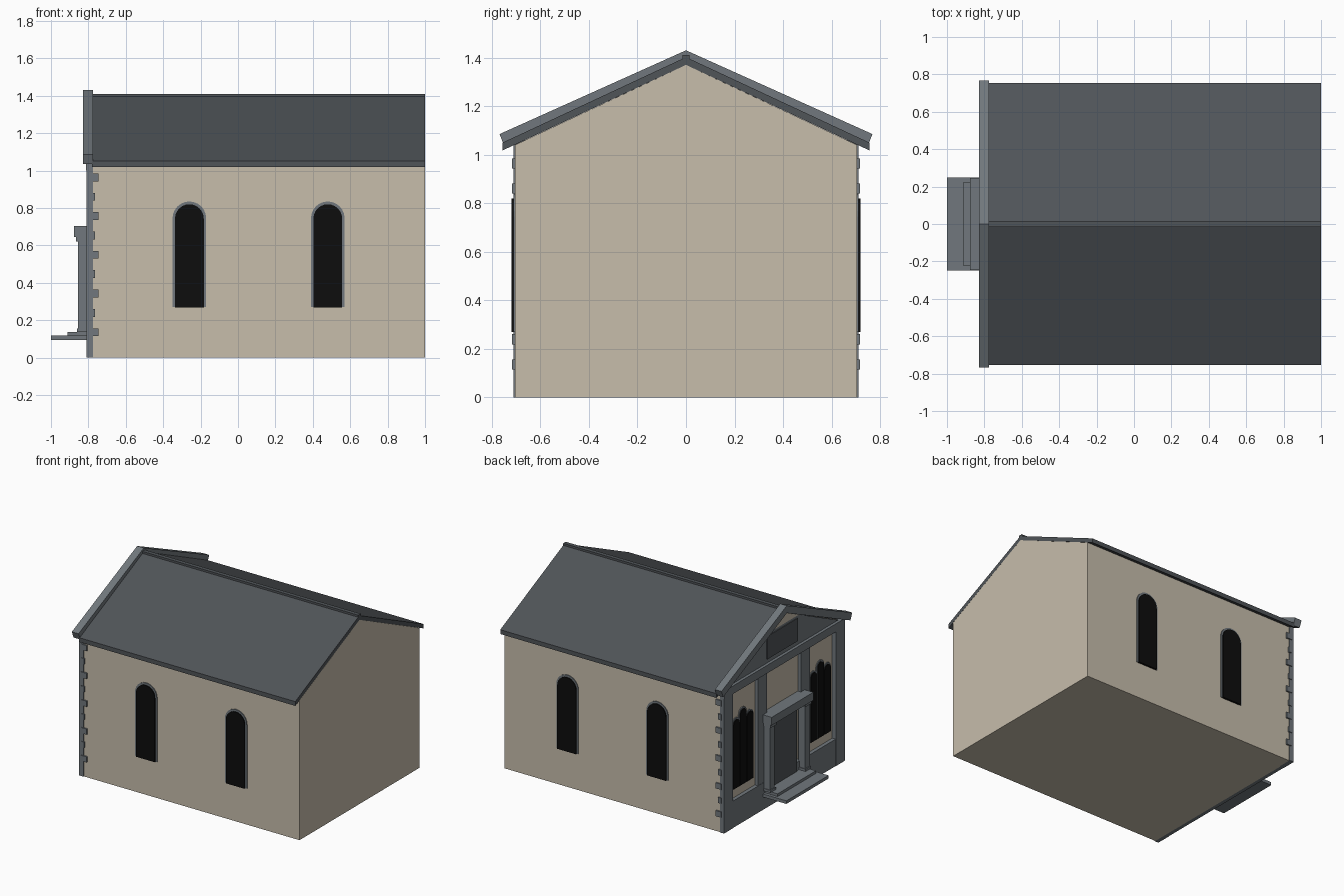
import bpy, bmesh, math

cube = bpy.data.objects.get("Cube")
if cube:
    bpy.data.objects.remove(cube)


def material(name, rgb):
    m = bpy.data.materials.new(name)
    m.use_nodes = True
    m.diffuse_color = (*rgb, 1)
    m.node_tree.nodes["Principled BSDF"].inputs["Base Color"].default_value = (*rgb, 1)
    return m


PLASTER = material("beige plaster", (0.57, 0.51, 0.41))
STONE = material("grey stone", (0.165, 0.187, 0.205))
SLATE = material("dark slate", (0.08, 0.089, 0.098))
GLASS = material("black glass", (0.004, 0.004, 0.004))


def extrude(name, pts, axis, a, b, mat):
    """Closed outline pushed along x (outline in y,z) or along y (outline in x,z)."""
    bm = bmesh.new()
    place = (lambda p, d: (d, p[0], p[1])) if axis == "x" else (lambda p, d: (p[0], d, p[1]))
    rings = [[bm.verts.new(place(p, d)) for p in pts] for d in (a, b)]
    n = len(pts)
    bm.faces.new(rings[0])
    bm.faces.new(rings[1])
    for i in range(n):
        j = (i + 1) % n
        bm.faces.new((rings[0][i], rings[0][j], rings[1][j], rings[1][i]))
    bmesh.ops.recalc_face_normals(bm, faces=bm.faces)
    mesh = bpy.data.meshes.new(name)
    bm.to_mesh(mesh)
    bm.free()
    mesh.materials.append(mat)
    obj = bpy.data.objects.new(name, mesh)
    bpy.context.collection.objects.link(obj)
    return obj


def box(name, x0, x1, y0, y1, z0, z1, mat):
    return extrude(name, [(y0, z0), (y1, z0), (y1, z1), (y0, z1)], "x", x0, x1, mat)


def arch(c, half, z0, top, steps=12):
    """Round-headed window outline."""
    spring = top - half
    arc = [(c + half * math.cos(math.pi * i / steps), spring + half * math.sin(math.pi * i / steps))
           for i in range(steps + 1)]
    return [(c - half, z0), (c + half, z0)] + arc


def chevron(half, peak, eave, drop_y, drop):
    """Bent band that follows both roof slopes."""
    low = peak - drop * 1.1 if drop_y else peak - drop
    return [(-half, eave), (0, peak), (half, eave),
            (half - drop_y, eave - drop), (0, low), (drop_y - half, eave - drop)]


# Main body with gabled ends
extrude("walls", [(-0.705, 0), (0.705, 0), (0.705, 1.04), (0, 1.37), (-0.705, 1.04)],
        "x", -0.78, 1.0, PLASTER)

# Roof, ridge and gable coping
extrude("roof", chevron(0.755, 1.402, 1.05, 0, 0.032), "x", -0.78, 1.0, SLATE)
box("ridge_cap", -0.78, 1.0, -0.015, 0.015, 1.385, 1.41, SLATE)
extrude("gable_coping", chevron(0.768, 1.43, 1.085, 0.02, 0.05), "x", -0.83, -0.775, STONE)

# Round-headed side windows
for side, label in ((-1, "front"), (1, "back")):
    for x in (-0.26, 0.48):
        extrude(label + "_window_frame", arch(x, 0.09, 0.27, 0.835), "y", side * 0.69, side * 0.711, STONE)
        extrude(label + "_window_glass", arch(x, 0.077, 0.269, 0.82), "y", side * 0.69, side * 0.719, GLASS)

# Entrance facade: plinth, beam and gable panel
box("plinth", -0.808, -0.775, -0.708, 0.708, 0, 0.2, STONE)
box("entablature", -0.812, -0.775, -0.708, 0.708, 1.0, 1.06, STONE)
extrude("gable_panel", [(-0.68, 1.05), (0.68, 1.05), (0, 1.372)], "x", -0.79, -0.775, STONE)
extrude("gable_peak_panel", [(-0.19, 1.28), (0.19, 1.28), (0, 1.37)], "x", -0.794, -0.785, PLASTER)
box("gable_centre_panel", -0.796, -0.785, -0.18, 0.18, 1.09, 1.26, SLATE)

for s, label in ((-1, "right"), (1, "left")):
    # Pilasters
    box(label + "_corner_pilaster", -0.81, -0.775, s * 0.605, s * 0.71, 0, 1.05, STONE)
    box(label + "_inner_pilaster", -0.806, -0.775, s * 0.2, s * 0.305, 0.15, 1.02, STONE)

    # Alternating long and short corner stones
    for i in range(9):
        z = 0.115 + i * 0.1035
        end = -0.765 if i % 2 else -0.745
        box(label + "_quoin", -0.79, end, s * 0.69, s * 0.716, z, z + 0.042, STONE)

    # Three-light facade windows with a taller middle light
    for k, top in ((-1, 0.79), (0, 0.84), (1, 0.79)):
        c = s * 0.455 + k * 0.08
        extrude(label + "_facade_window_frame", arch(c, 0.045, 0.27, top), "x",
                -0.786 - 0.001 * (k == 0), -0.77, STONE)
        extrude(label + "_facade_window_glass", arch(c, 0.036, 0.269, top - 0.012), "x", -0.792, -0.77, GLASS)

    # Porch columns with capitals and bases
    box(label + "_porch_column", -0.855, -0.8, s * 0.18, s * 0.235, 0.138, 0.63, STONE)
    box(label + "_column_capital", -0.865, -0.8, s * 0.17, s * 0.24, 0.62, 0.645, STONE)
    box(label + "_column_base", -0.862, -0.8, s * 0.174, s * 0.24, 0.138, 0.155, STONE)

# Porch: door, canopy and steps
box("door", -0.814, -0.775, -0.14, 0.14, 0.138, 0.62, SLATE)
box("porch_canopy", -0.877, -0.775, -0.245, 0.245, 0.645, 0.705, STONE)
box("lower_step", -1.0, -0.8, -0.248, 0.248, 0.095, 0.118, STONE)
box("upper_step", -0.912, -0.8, -0.225, 0.225, 0.118, 0.138, STONE)
